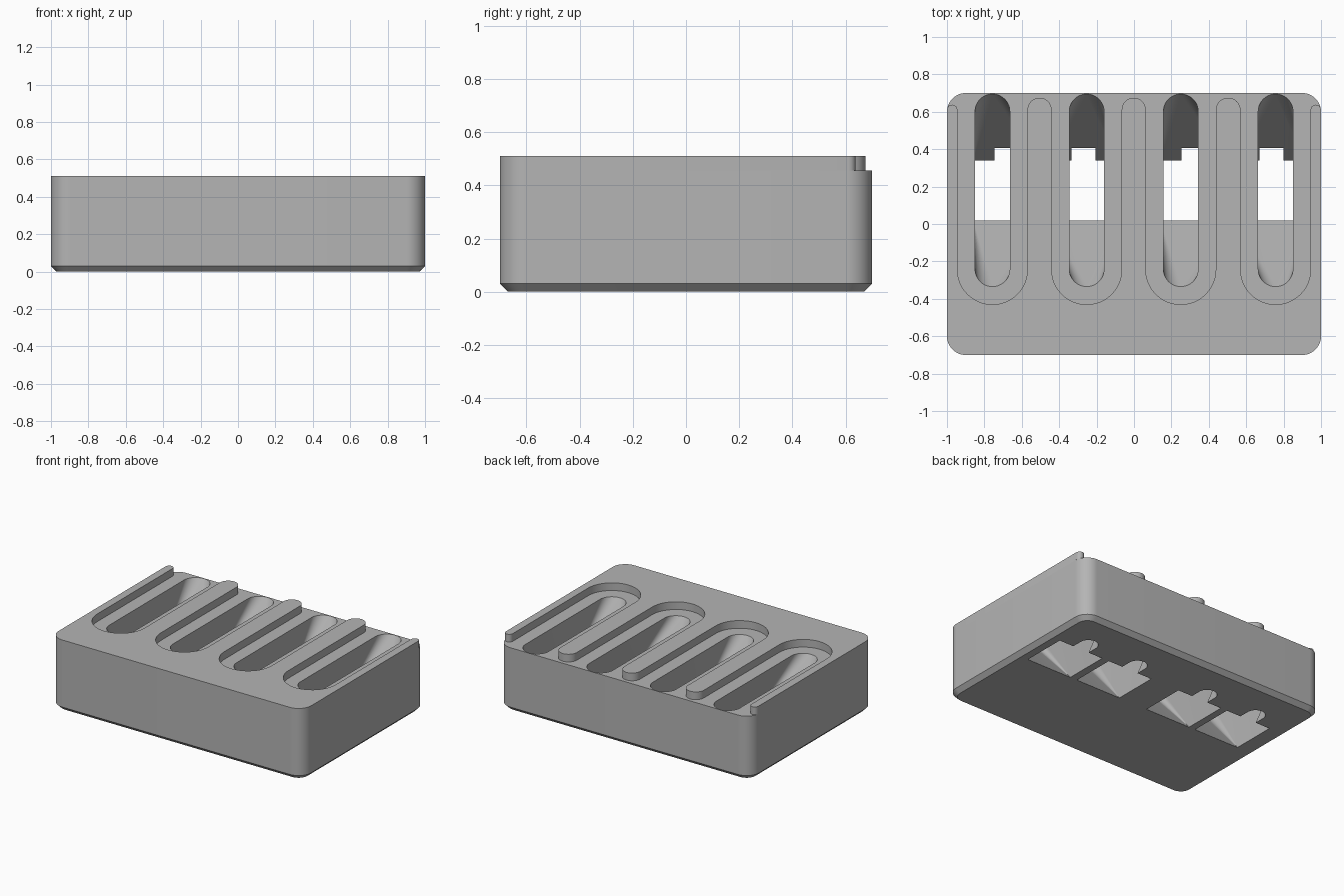
import bpy, bmesh
from math import cos, sin, pi, radians

cube = bpy.data.objects.get("Cube")
if cube:
    bpy.data.objects.remove(cube)

HALF_X, HALF_Y, CORNER = 1.0, 0.7, 0.1
FLOOR, TOP, CHAMFER = 0.455, 0.51, 0.03
SLOT_R, CHANNEL_R = 0.0925, 0.1875
SLOT_FRONT, SLOT_BACK = -0.243, 0.603
SLOT_X = [-0.757, -0.253, 0.25, 0.757]
PORT_X = [-0.68, -0.27, 0.32, 0.735]

grey = bpy.data.materials.new("grey_plastic")
grey.use_nodes = True
color = (0.46, 0.46, 0.46, 1)
grey.diffuse_color = color
grey.node_tree.nodes["Principled BSDF"].inputs["Base Color"].default_value = color


def arc(cx, cy, r, start, end, n=12):
    return [(cx + r * cos(radians(start + (end - start) * i / n)),
             cy + r * sin(radians(start + (end - start) * i / n))) for i in range(n + 1)]


def capsule(x, r, front, back):
    return arc(x, front, r, 180, 360, 24) + arc(x, back, r, 0, 180, 24)


def rounded_rect(inset):
    x, y, r = HALF_X - CORNER, HALF_Y - CORNER, CORNER - inset
    return (arc(x, y, r, 0, 90) + arc(-x, y, r, 90, 180)
            + arc(-x, -y, r, 180, 270) + arc(x, -y, r, 270, 360))


def finish(name, bm):
    bmesh.ops.recalc_face_normals(bm, faces=bm.faces[:])
    mesh = bpy.data.meshes.new(name)
    bm.to_mesh(mesh)
    bm.free()
    mesh.materials.append(grey)
    obj = bpy.data.objects.new(name, mesh)
    bpy.context.collection.objects.link(obj)
    return obj


def loft(name, layers):
    """Stack matching outlines, each given with its height."""
    bm = bmesh.new()
    rings = [[bm.verts.new((x, y, z)) for x, y in outline] for outline, z in layers]
    for low, high in zip(rings, rings[1:]):
        for i in range(len(low)):
            j = (i + 1) % len(low)
            bm.faces.new((low[i], low[j], high[j], high[i]))
    bm.faces.new(rings[0][::-1])
    bm.faces.new(rings[-1])
    return finish(name, bm)


def hull(name, layers):
    """Convex solid around outlines at given heights."""
    bm = bmesh.new()
    for outline, z in layers:
        for x, y in outline:
            bm.verts.new((x, y, z))
    bmesh.ops.convex_hull(bm, input=bm.verts[:])
    bmesh.ops.dissolve_limit(bm, angle_limit=0.001, verts=bm.verts[:], edges=bm.edges[:])
    return finish(name, bm)


def activate(obj):
    bpy.ops.object.select_all(action='DESELECT')
    obj.select_set(True)
    bpy.context.view_layer.objects.active = obj


def cut(obj, cutter):
    mod = obj.modifiers.new("cut", 'BOOLEAN')
    mod.operation, mod.solver, mod.object = 'DIFFERENCE', 'EXACT', cutter
    activate(obj)
    bpy.ops.object.modifier_apply(modifier=mod.name)
    bpy.data.objects.remove(cutter)


# Body block with chamfered underside
body = loft("body", [(rounded_rect(CHAMFER), 0), (rounded_rect(0), CHAMFER),
                     (rounded_rect(0), FLOOR)])

# Tapered slots leading to rectangular ports, each with a shallow round-ended notch
for sx, px in zip(SLOT_X, PORT_X):
    port = [(px - 0.18, 0.02), (px + 0.18, 0.02), (px + 0.18, 0.34), (px - 0.18, 0.34)]
    cut(body, hull("slot_cutter", [(capsule(sx, SLOT_R, SLOT_FRONT, SLOT_BACK), FLOOR + 0.001),
                                   (port, -0.001)]))
    notch = capsule(px, 0.065, 0.2, 0.415)
    cut(body, hull("notch_cutter", [(notch, -0.01), (notch, 0.083)]))

# Raised top: front border and the ribs between the channels, as one outline
outline = arc(-0.9, -0.6, CORNER, 180, 270) + arc(0.9, -0.6, CORNER, 270, 360)
outline += arc(0.972, 0.61, 0.028, 0, 180, 8)
for i in range(3, -1, -1):
    x = SLOT_X[i]
    outline += arc(x, SLOT_FRONT, CHANNEL_R, 0, -180, 24)
    if i:
        right = x - CHANNEL_R
        left = SLOT_X[i - 1] + CHANNEL_R
        r = (right - left) / 2
        outline += arc(left + r, 0.675 - r, r, 0, 180, 16)
outline += arc(-0.972, 0.61, 0.028, 0, 180, 8)
ribs = loft("raised_border_and_ribs", [(outline, FLOOR), (outline, TOP)])

for obj in (body, ribs):
    activate(obj)
    bpy.ops.object.shade_smooth_by_angle(angle=radians(30))
